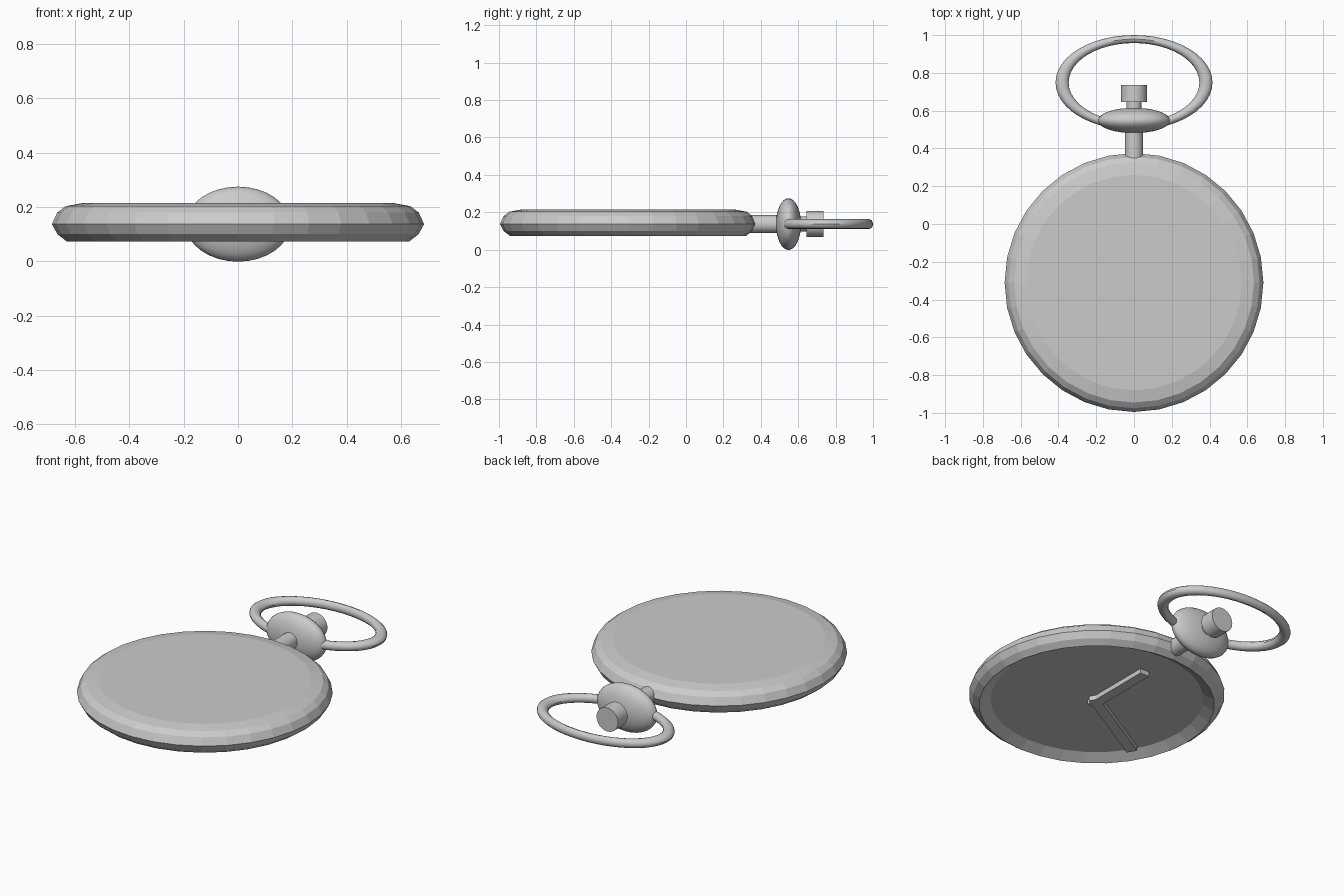
import bpy, bmesh, math
from mathutils import Matrix

cube = bpy.data.objects.get("Cube")
if cube:
    bpy.data.objects.remove(cube)

MID = 0.137          # height of the watch's middle plane
CENTRE_Y = -0.31     # centre of the case

grey = bpy.data.materials.new("light grey metal")
grey.use_nodes = True
grey.diffuse_color = (0.6, 0.6, 0.6, 1)
grey.node_tree.nodes["Principled BSDF"].inputs["Base Color"].default_value = (0.6, 0.6, 0.6, 1)


def finish(name, bm, matrix, smooth=False):
    bm.transform(matrix)
    bmesh.ops.recalc_face_normals(bm, faces=bm.faces)
    mesh = bpy.data.meshes.new(name)
    bm.to_mesh(mesh)
    bm.free()
    mesh.materials.append(grey)
    ob = bpy.data.objects.new(name, mesh)
    bpy.context.collection.objects.link(ob)
    if smooth:
        bpy.ops.object.select_all(action='DESELECT')
        ob.select_set(True)
        bpy.context.view_layer.objects.active = ob
        bpy.ops.object.shade_smooth_by_angle(angle=math.radians(35))
    return ob


def lathe(name, profile, matrix, steps=32, smooth=False, closed=False):
    """Spin (radius, height) points about z."""
    bm = bmesh.new()
    verts = [bm.verts.new((r, 0, z)) for r, z in profile]
    edges = [bm.edges.new(pair) for pair in zip(verts, verts[1:])]
    if closed:
        edges.append(bm.edges.new((verts[-1], verts[0])))
    bmesh.ops.spin(bm, geom=verts + edges, cent=(0, 0, 0), axis=(0, 0, 1),
                   angle=math.tau, steps=steps)
    bmesh.ops.remove_doubles(bm, verts=bm.verts, dist=0.0001)
    return finish(name, bm, matrix, smooth)


def along_y(y):
    """Turn the z axis towards +y, starting at y on the middle plane."""
    return Matrix.Translation((0, y, MID)) @ Matrix.Rotation(-math.pi / 2, 4, 'X')


def rod(name, y0, y1, radius):
    h = y1 - y0
    lathe(name, [(0, 0), (radius, 0), (radius, h), (0, h)], along_y(y0), 24, True)


# Case with a rounded back, a rim and the recessed dial underneath
lathe("case", [(0, .215), (.57, .215), (.635, .203), (.665, .18), (.685, MID),
               (.665, .1), (.63, .073), (.57, .108), (0, .108)],
      Matrix.Translation((0, CENTRE_Y, 0)))

# Hands on the dial
for name, length, turn in (("hour_hand", .40, 0), ("minute_hand", .55, 120)):
    bm = bmesh.new()
    bmesh.ops.create_cube(bm, size=1)
    bm.transform(Matrix.Translation((0, length / 2 - .02, 0))
                 @ Matrix.Diagonal((.06, length + .04, .03, 1)))
    finish(name, bm, Matrix.Translation((0, CENTRE_Y, .096))
           @ Matrix.Rotation(math.radians(turn), 4, 'Z'))

# Neck, stem and winding crown
rod("neck", .34, .52, .048)
rod("stem", .58, .66, .04)
rod("crown", .645, .735, .07)

# Flattened bead between neck and crown
bm = bmesh.new()
bmesh.ops.create_uvsphere(bm, u_segments=32, v_segments=16, radius=1)
finish("bead", bm, along_y(.548) @ Matrix.Diagonal((.192, .138, .067, 1)), True)

# Oval bow, a ring stretched sideways
ring = [(.23 + .021 * math.cos(a), .026 * math.sin(a))
        for a in (math.tau * i / 12 for i in range(12))]
lathe("bow", ring, Matrix.Translation((0, .749, MID)) @ Matrix.Diagonal((1.655, 1, 1, 1)),
      48, True, True)
